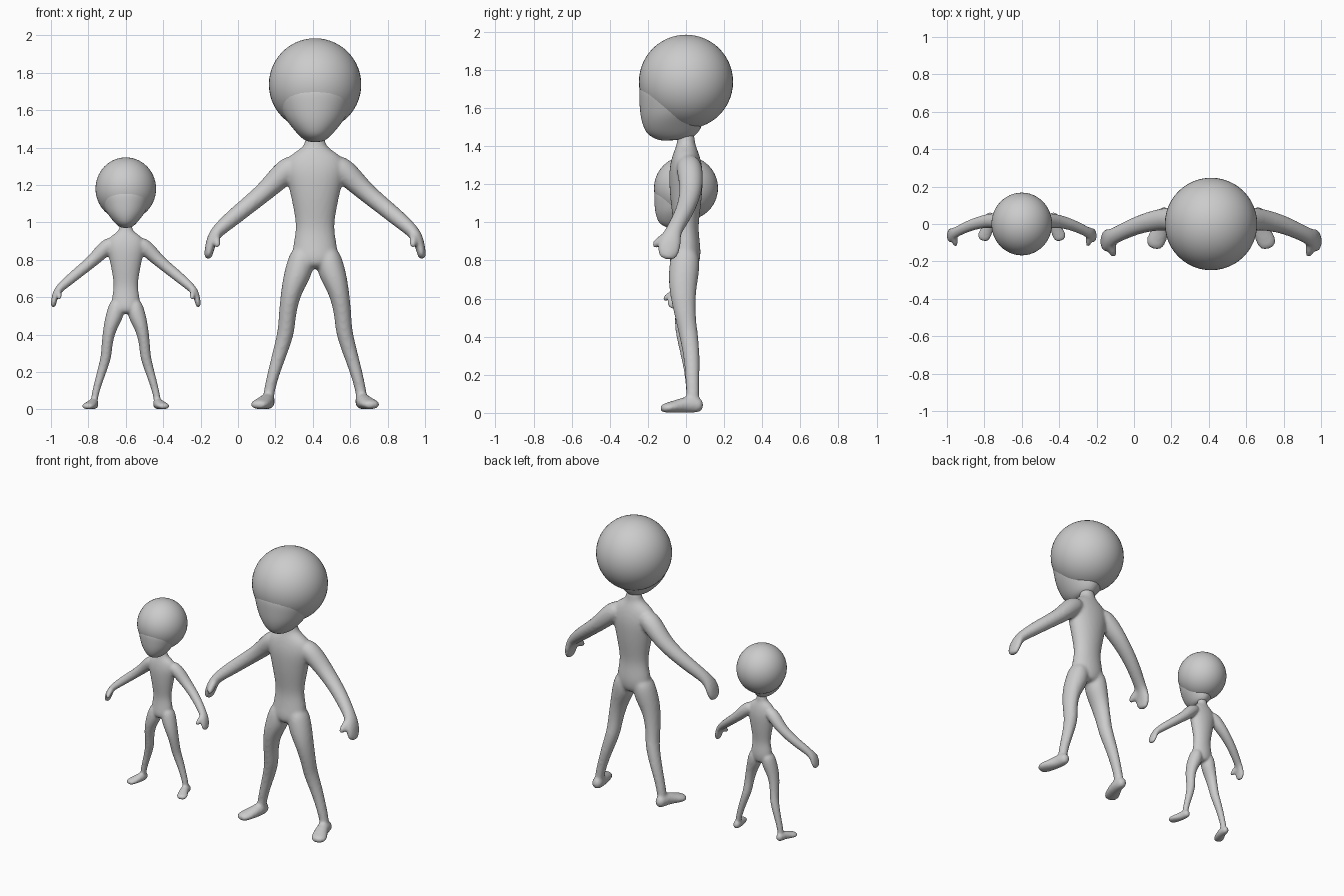
import bpy, bmesh, math
from mathutils import Vector

if "Cube" in bpy.data.objects:
    bpy.data.objects.remove(bpy.data.objects["Cube"])

SIDES = 16
ROUNDING = 1.025  # offsets the shrink caused by subdivision


def loft(bm, sections, side=1, slim=1.0):
    """Closed tube through (x, y, z, radius_a, radius_b) sections."""
    pts = [Vector((side * s[0], s[1], s[2])) for s in sections]
    whole = (pts[-1] - pts[0]).normalized()
    ref = Vector((0, 0, 1)) if abs(whole.y) > 0.7 else Vector((0, 1, 0))
    rings = []
    for i, p in enumerate(pts):
        t = (pts[min(i + 1, len(pts) - 1)] - pts[max(i - 1, 0)]).normalized()
        a = ref.cross(t).normalized()
        b = t.cross(a).normalized()
        ra, rb = (r * ROUNDING * slim for r in sections[i][3:])
        ring = []
        for k in range(SIDES):
            w = 2 * math.pi * k / SIDES
            ring.append(bm.verts.new(p + a * ra * math.cos(w) + b * rb * math.sin(w)))
        rings.append(ring)
    for r0, r1 in zip(rings, rings[1:]):
        for k in range(SIDES):
            n = (k + 1) % SIDES
            bm.faces.new((r0[k], r0[n], r1[n], r1[k]))
    bm.faces.new(rings[0][::-1])
    bm.faces.new(rings[-1])


def finish(bm, name, x, scale):
    bmesh.ops.recalc_face_normals(bm, faces=bm.faces)
    for f in bm.faces:
        f.smooth = True
    mesh = bpy.data.meshes.new(name)
    bm.to_mesh(mesh)
    bm.free()
    ob = bpy.data.objects.new(name, mesh)
    ob.location.x = x
    ob.scale = scale
    bpy.context.collection.objects.link(ob)
    return ob


TORSO = [(0, 0, 1.48, .050, .045), (0, 0, 1.42, .052, .046), (0, 0, 1.39, .080, .055),
         (0, 0, 1.35, .150, .072), (0, 0, 1.28, .165, .088), (0, 0, 1.20, .142, .088),
         (0, 0, 1.10, .120, .080), (0, 0, 1.00, .102, .066), (0, 0, .94, .104, .066),
         (0, 0, .85, .122, .080), (0, -.01, .79, .120, .080), (0, -.01, .75, .060, .060)]
ARM = [(.08, .01, 1.325, .055, .06), (.16, .02, 1.275, .070, .07), (.25, .03, 1.178, .052, .06),
       (.365, .005, 1.085, .047, .05), (.45, -.03, 1.015, .044, .045),
       (.52, -.065, .955, .036, .042), (.548, -.08, .915, .031, .055),
       (.562, -.09, .87, .026, .062), (.570, -.095, .83, .023, .052), (.573, -.10, .803, .017, .032)]
THUMB = [(.535, -.08, .935, .026, .026), (.528, -.12, .915, .024, .026),
         (.525, -.15, .89, .021, .024), (.522, -.175, .872, .014, .016)]
LEG = [(.065, 0, .87, .055, .070), (.080, -.01, .75, .080, .083), (.128, -.02, .64, .054, .070),
       (.150, -.003, .50, .045, .053), (.153, .012, .42, .045, .050), (.182, .028, .32, .040, .044),
       (.217, .033, .21, .033, .037), (.246, .036, .10, .029, .034), (.250, .036, .04, .030, .034)]
FOOT = [(.250, .092, .040, .022, .026), (.250, .065, .040, .036, .040), (.254, .01, .045, .040, .045),
        (.275, -.05, .034, .048, .034), (.298, -.095, .027, .054, .027), (.308, -.135, .022, .036, .020)]
FACE = [(0, -.05, 1.74, .15, .14), (0, -.055, 1.70, .197, .186), (0, -.06, 1.66, .203, .188),
        (0, -.068, 1.60, .182, .178), (0, -.075, 1.55, .157, .163), (0, -.062, 1.49, .108, .152),
        (0, -.062, 1.45, .072, .116), (0, -.060, 1.43, .040, .070)]


def figure(prefix, x, s, slim, head_slim):
    # body with limbs, fused into one smooth skin
    bm = bmesh.new()
    loft(bm, TORSO, slim=slim)
    for side in (-1, 1):
        loft(bm, ARM, side, slim)
        loft(bm, THUMB, side)
        loft(bm, LEG, side, slim)
        loft(bm, FOOT, side)
    body = finish(bm, prefix + "_body", x, (s, s, s))
    sub = body.modifiers.new("round", 'SUBSURF')
    sub.levels = sub.render_levels = 2
    rem = body.modifiers.new("fuse", 'REMESH')
    rem.mode = 'VOXEL'
    rem.voxel_size = 0.01
    rem.use_smooth_shade = True
    smo = body.modifiers.new("blend", 'SMOOTH')
    smo.factor = 0.5
    smo.iterations = 8

    # face and jaw
    head_scale = (s * head_slim, s, s)
    bm = bmesh.new()
    loft(bm, FACE)
    face = finish(bm, prefix + "_face", x, head_scale)
    sub = face.modifiers.new("round", 'SUBSURF')
    sub.levels = sub.render_levels = 2

    # round skull
    bm = bmesh.new()
    bmesh.ops.create_uvsphere(bm, u_segments=48, v_segments=28, radius=0.247)
    bmesh.ops.translate(bm, verts=bm.verts, vec=(0, 0, 1.737))
    finish(bm, prefix + "_skull", x, head_scale)


figure("large", 0.412, 1.0, 1.0, 1.0)
figure("small", -0.6, 0.679, 0.93, 0.965)
